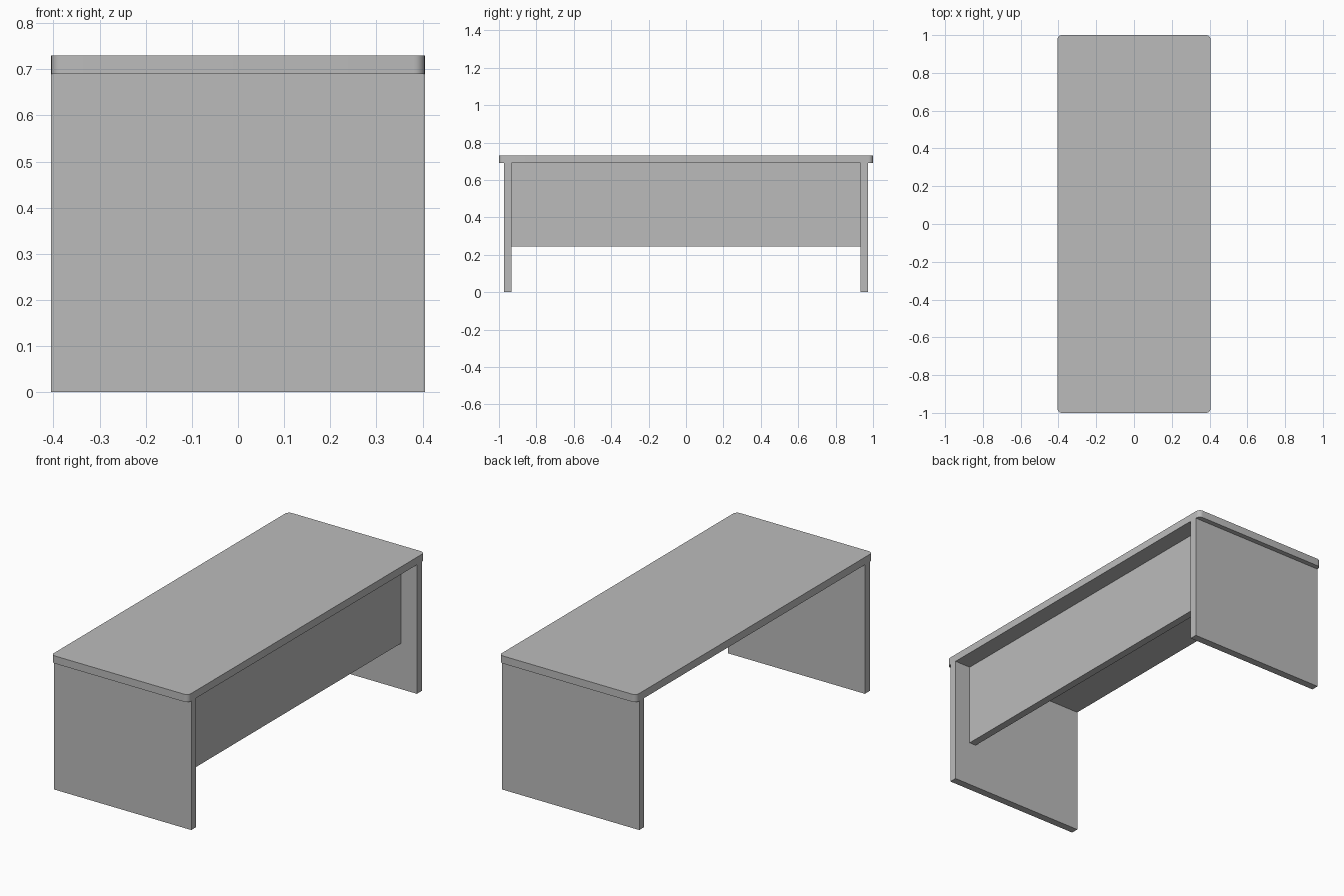
import bpy
import bmesh

cube = bpy.data.objects.get("Cube")
if cube:
    bpy.data.objects.remove(cube, do_unlink=True)

grey = bpy.data.materials.new("light grey")
grey.use_nodes = True
colour = (0.5, 0.5, 0.5, 1)
grey.diffuse_color = colour
grey.node_tree.nodes["Principled BSDF"].inputs["Base Color"].default_value = colour

BOARD = 0.0405          # thickness of every board
HALF_DEPTH = 0.405
HEIGHT = 0.73
UNDERSIDE = HEIGHT - BOARD


def board(name, low, high, corner=0):
    """Box between two corners, with optionally rounded vertical edges."""
    bm = bmesh.new()
    bmesh.ops.create_cube(bm, size=1)
    for v in bm.verts:
        v.co = [(a + b) / 2 + c * (b - a) for a, b, c in zip(low, high, v.co)]
    if corner:
        upright = [e for e in bm.edges
                   if abs(e.verts[0].co.z - e.verts[1].co.z) > 0.01]
        bmesh.ops.bevel(bm, geom=upright, offset=corner, segments=6,
                        profile=0.5, affect='EDGES')
    mesh = bpy.data.meshes.new(name)
    bm.to_mesh(mesh)
    bm.free()
    mesh.materials.append(grey)
    obj = bpy.data.objects.new(name, mesh)
    bpy.context.collection.objects.link(obj)
    return obj


# Table top with softly rounded corners
top = board("table_top", (-HALF_DEPTH, -1, UNDERSIDE), (HALF_DEPTH, 1, HEIGHT), 0.024)
bpy.context.view_layer.objects.active = top
top.select_set(True)
bpy.ops.object.shade_smooth_by_angle()
top.select_set(False)

# Full-depth end panels, set in slightly from the ends of the top
OUTER = 0.973
INNER = OUTER - BOARD
board("front_end_panel", (-HALF_DEPTH, -OUTER, 0), (HALF_DEPTH, -INNER, UNDERSIDE))
board("back_end_panel", (-HALF_DEPTH, INNER, 0), (HALF_DEPTH, OUTER, UNDERSIDE))

# Modesty panel between the ends, recessed from the left side
FACE = 0.311
board("modesty_panel", (FACE - BOARD, -INNER, 0.245), (FACE, INNER, UNDERSIDE))
